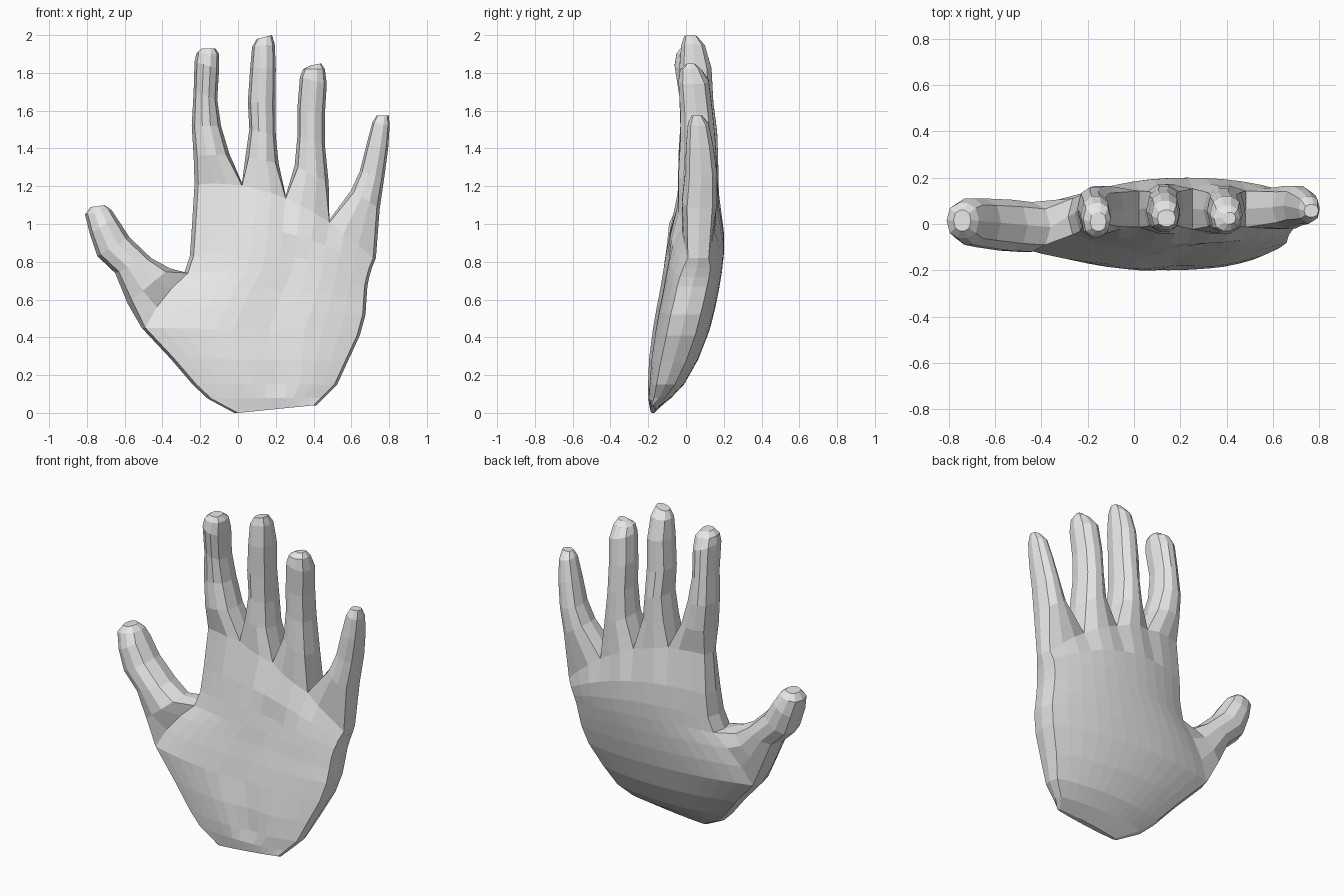
import bpy, bmesh, math

skin = bpy.data.materials.new("light_grey")
skin.diffuse_color = (0.8, 0.8, 0.8, 1)
bm = bmesh.new()

# Palm rows: left x, left z, right x, right z, front y, back y
PALM = [
    (0.00, 0.00, 0.40, 0.04, -0.19, -0.16),
    (-0.14, 0.075, 0.44, 0.08, -0.20, -0.08),
    (-0.22, 0.15, 0.51, 0.15, -0.205, -0.01),
    (-0.34, 0.29, 0.565, 0.27, -0.20, 0.065),
    (-0.49, 0.45, 0.63, 0.41, -0.18, 0.125),
    (-0.43, 0.56, 0.66, 0.52, -0.16, 0.155),
    (-0.35, 0.66, 0.665, 0.60, -0.14, 0.175),
    (-0.265, 0.74, 0.67, 0.67, -0.125, 0.19),
    (-0.235, 0.83, 0.68, 0.72, -0.11, 0.20),
    (-0.225, 0.97, 0.695, 0.77, -0.085, 0.20),
    (-0.21, 1.21, 0.715, 0.82, -0.045, 0.175),
]
COLS = 12                    # three strips of faces per finger
THUMB_LOW, THUMB_TOP = 4, 7  # rows where the thumb leaves the palm
TOP = len(PALM) - 1

front, back, left, right = [], [], [], []
for i, (xl, zl, xr, zr, yf, yb) in enumerate(PALM):
    mid, half = (yf + yb) / 2, (yb - yf) / 2
    arch = 0.12 * (i / TOP) ** 3
    f_row, b_row = [], []
    for j in range(COLS + 1):
        t = j / COLS
        x = xl + (xr - xl) * t
        z = zl + (zr - zl) * t + arch * 4 * t * (1 - t)
        thick = half * (0.5 + 0.5 * (1 - abs(2 * t - 1) ** 2.2))
        if i == TOP and j % 3 == 0 and 0 < j < COLS:
            thick *= 0.8     # webs between the fingers
        # shallow hollow between the heels of the palm
        hollow = 0.02 * math.exp(-((t - 0.58) / 0.12) ** 2) if 2 <= i <= 8 else 0
        f_row.append(bm.verts.new((x, mid - thick + hollow, z)))
        b_row.append(bm.verts.new((x, mid + thick, z)))
    front.append(f_row)
    back.append(b_row)
    inside_thumb = THUMB_LOW < i < THUMB_TOP
    left.append(None if inside_thumb else bm.verts.new((xl - 0.02, mid, zl)))
    right.append(bm.verts.new((xr + 0.015, mid, zr)))

# Palm front, back and side faces
for i in range(TOP):
    for sheet in (front, back):
        for j in range(COLS):
            bm.faces.new((sheet[i][j], sheet[i][j + 1], sheet[i + 1][j + 1], sheet[i + 1][j]))
        bm.faces.new((sheet[i][-1], right[i], right[i + 1], sheet[i + 1][-1]))
        if not THUMB_LOW <= i < THUMB_TOP:
            bm.faces.new((sheet[i][0], left[i], left[i + 1], sheet[i + 1][0]))
# Wrist end
bm.faces.new([left[0]] + front[0] + [right[0]] + back[0][::-1])


def digit(ring, sections):
    """Grow a ten-sided finger from a base ring: side, 4 front, side, 4 back."""
    half = [(0.1, 0.72), (0.36, 1), (0.64, 1), (0.9, 0.72)]
    shape = [(0, 0)] + [(t, -s) for t, s in half] + [(1, 0)] + half[::-1]
    for xl, zl, xr, zr, yf, yb in sections:
        new = [bm.verts.new((xl + (xr - xl) * t, (yf + yb) / 2 + (yb - yf) / 2 * s,
                             zl + (zr - zl) * t)) for t, s in shape]
        for k in range(10):
            n = (k + 1) % 10
            bm.faces.new((ring[k], ring[n], new[n], new[k]))
        ring = new
    bm.faces.new(ring)


# Side vertices of the finger bases: outer edges and the shared webs
webs = [left[TOP]]
for j in (3, 6, 9):
    p = (front[TOP][j].co + back[TOP][j].co) / 2
    webs.append(bm.verts.new((p.x, p.y, p.z + 0.015)))
webs.append(right[TOP])


def finger_base(n):
    c = slice(3 * n, 3 * n + 4)
    return [webs[n]] + front[TOP][c] + [webs[n + 1]] + back[TOP][c][::-1]


# Thumb, from the open side of the palm
rows = range(THUMB_LOW, THUMB_TOP + 1)
digit([left[THUMB_LOW]] + [front[i][0] for i in rows]
      + [left[THUMB_TOP]] + [back[i][0] for i in reversed(rows)], [
    (-0.585, 0.58, -0.36, 0.765, -0.12, 0.095),
    (-0.65, 0.74, -0.46, 0.82, -0.115, 0.105),
    (-0.745, 0.83, -0.575, 0.93, -0.10, 0.11),
    (-0.785, 0.95, -0.64, 1.03, -0.09, 0.11),
    (-0.81, 1.05, -0.67, 1.075, -0.06, 0.09),
    (-0.78, 1.09, -0.705, 1.10, -0.03, 0.06),
])

# Index finger
digit(finger_base(0), [
    (-0.235, 1.36, -0.045, 1.37, -0.04, 0.165),
    (-0.245, 1.52, -0.09, 1.52, -0.03, 0.16),
    (-0.235, 1.70, -0.11, 1.66, -0.035, 0.14),
    (-0.23, 1.86, -0.10, 1.82, -0.06, 0.12),
    (-0.22, 1.905, -0.10, 1.90, -0.05, 0.09),
    (-0.19, 1.93, -0.12, 1.93, -0.03, 0.05),
])

# Middle finger
digit(finger_base(1), [
    (0.04, 1.36, 0.215, 1.32, -0.04, 0.17),
    (0.06, 1.50, 0.20, 1.47, -0.03, 0.165),
    (0.052, 1.65, 0.198, 1.63, -0.03, 0.145),
    (0.065, 1.83, 0.20, 1.82, -0.035, 0.135),
    (0.075, 1.94, 0.195, 1.95, -0.025, 0.10),
    (0.10, 1.98, 0.18, 2.00, -0.01, 0.06),
])

# Ring finger
digit(finger_base(2), [
    (0.30, 1.31, 0.48, 1.22, -0.04, 0.165),
    (0.315, 1.47, 0.46, 1.42, -0.03, 0.155),
    (0.315, 1.62, 0.46, 1.58, -0.03, 0.14),
    (0.328, 1.78, 0.47, 1.74, -0.04, 0.12),
    (0.345, 1.82, 0.46, 1.82, -0.03, 0.08),
    (0.385, 1.84, 0.44, 1.85, 0.00, 0.05),
])

# Little finger
digit(finger_base(3), [
    (0.60, 1.18, 0.75, 1.08, -0.02, 0.165),
    (0.645, 1.28, 0.775, 1.25, -0.005, 0.165),
    (0.68, 1.42, 0.795, 1.40, 0.00, 0.145),
    (0.712, 1.54, 0.803, 1.52, 0.01, 0.12),
    (0.735, 1.575, 0.798, 1.575, 0.03, 0.085),
])

bmesh.ops.recalc_face_normals(bm, faces=bm.faces)
mesh = bpy.data.meshes.new("hand")
bm.to_mesh(mesh)
bm.free()
mesh.materials.append(skin)
hand = bpy.data.objects.new("hand", mesh)
bpy.context.collection.objects.link(hand)
